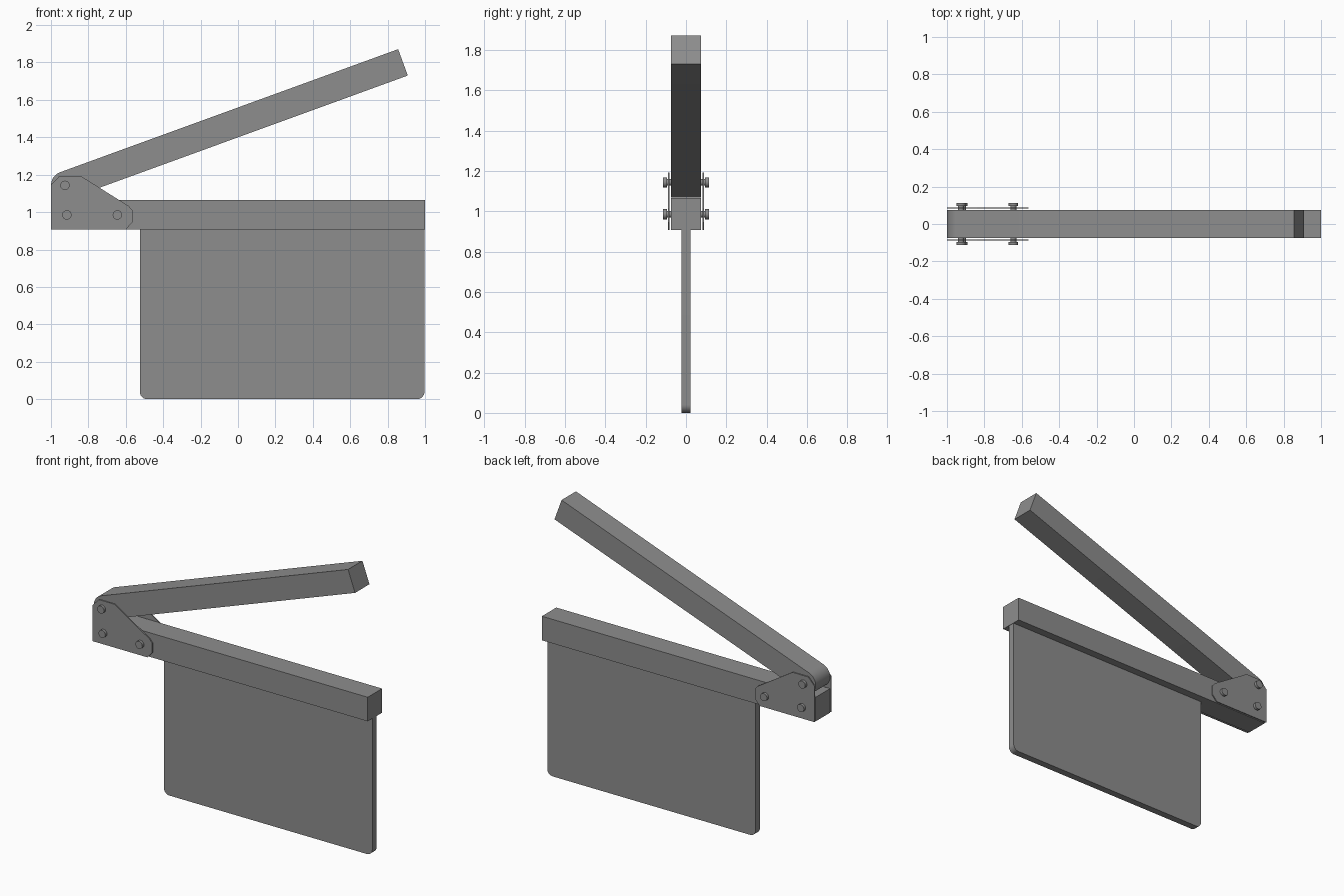
import bpy, bmesh, math
from mathutils import Vector, Matrix

cube = bpy.data.objects.get("Cube")
if cube:
    bpy.data.objects.remove(cube, do_unlink=True)

grey = bpy.data.materials.new("plain_grey")
grey.use_nodes = True
colour = (0.27, 0.27, 0.27, 1)
grey.diffuse_color = colour
grey.node_tree.nodes["Principled BSDF"].inputs["Base Color"].default_value = colour


def finish(bm, name):
    bmesh.ops.recalc_face_normals(bm, faces=bm.faces)
    mesh = bpy.data.meshes.new(name)
    bm.to_mesh(mesh)
    bm.free()
    mesh.materials.append(grey)
    obj = bpy.data.objects.new(name, mesh)
    bpy.context.collection.objects.link(obj)
    bpy.ops.object.select_all(action="DESELECT")
    obj.select_set(True)
    bpy.context.view_layer.objects.active = obj
    bpy.ops.object.shade_smooth_by_angle(angle=math.radians(30))
    return obj


def slab(name, outline, y0, y1):
    """Extrude an x-z outline between two depths."""
    bm = bmesh.new()
    face = bm.faces.new([bm.verts.new((x, y0, z)) for x, z in outline])
    new = bmesh.ops.extrude_face_region(bm, geom=[face])["geom"]
    verts = [v for v in new if isinstance(v, bmesh.types.BMVert)]
    bmesh.ops.translate(bm, verts=verts, vec=(0, y1 - y0, 0))
    return finish(bm, name)


def arc(cx, cz, r, start, end, steps=10):
    angles = [math.radians(start + (end - start) * i / steps) for i in range(steps + 1)]
    return [(cx + r * math.cos(a), cz + r * math.sin(a)) for a in angles]


HALF = 0.075            # half depth of both bars
PIVOT = (-0.925, 1.143)
TILT = 20

# Lower bar and the thin panel hanging under it
slab("lower_bar", [(-1, 0.907), (1, 0.907), (1, 1.066), (-1, 1.066)], -HALF, HALF)
R = 0.04
panel = [(-0.525, 0.907)] + arc(-0.525 + R, R, R, 180, 270) \
    + arc(0.997 - R, R, R, 270, 360) + [(0.997, 0.907)]
slab("hanging_panel", panel, -0.023, 0.023)

# Raised bar, rounded around its pivot
along = Vector((math.cos(math.radians(TILT)), math.sin(math.radians(TILT))))
across = Vector((-along.y, along.x)) * HALF
tip = Vector(PIVOT) + along * 1.923
raised = arc(*PIVOT, HALF, TILT + 90, TILT + 270, 20) + [tuple(tip - across), tuple(tip + across)]
slab("raised_bar", raised, -HALF, HALF)

# Hinge plates on both sides
plate = [(-1, 0.907), (-0.6, 0.907), (-0.565, 0.945), (-0.565, 1.01), (-0.585, 1.033),
         (-0.84, 1.193), (-0.955, 1.193), (-1, 1.145)]
for side, s in (("front", -1), ("back", 1)):
    slab(side + "_hinge_plate", plate, s * 0.082, s * 0.089)

# Bolts running through plates and bars, with a head at each end
bolts = {"pivot": PIVOT, "rear": (-0.915, 0.985), "inner": (-0.645, 0.985)}
for name, (x, z) in bolts.items():
    bm = bmesh.new()
    for y, radius, depth in ((0, 0.016, 0.2), (-0.104, 0.025, 0.018), (0.104, 0.025, 0.018)):
        place = Matrix.Translation((x, y, z)) @ Matrix.Rotation(math.pi / 2, 4, "X")
        bmesh.ops.create_cone(bm, cap_ends=True, segments=24, radius1=radius,
                              radius2=radius, depth=depth, matrix=place)
    finish(bm, name + "_bolt")
